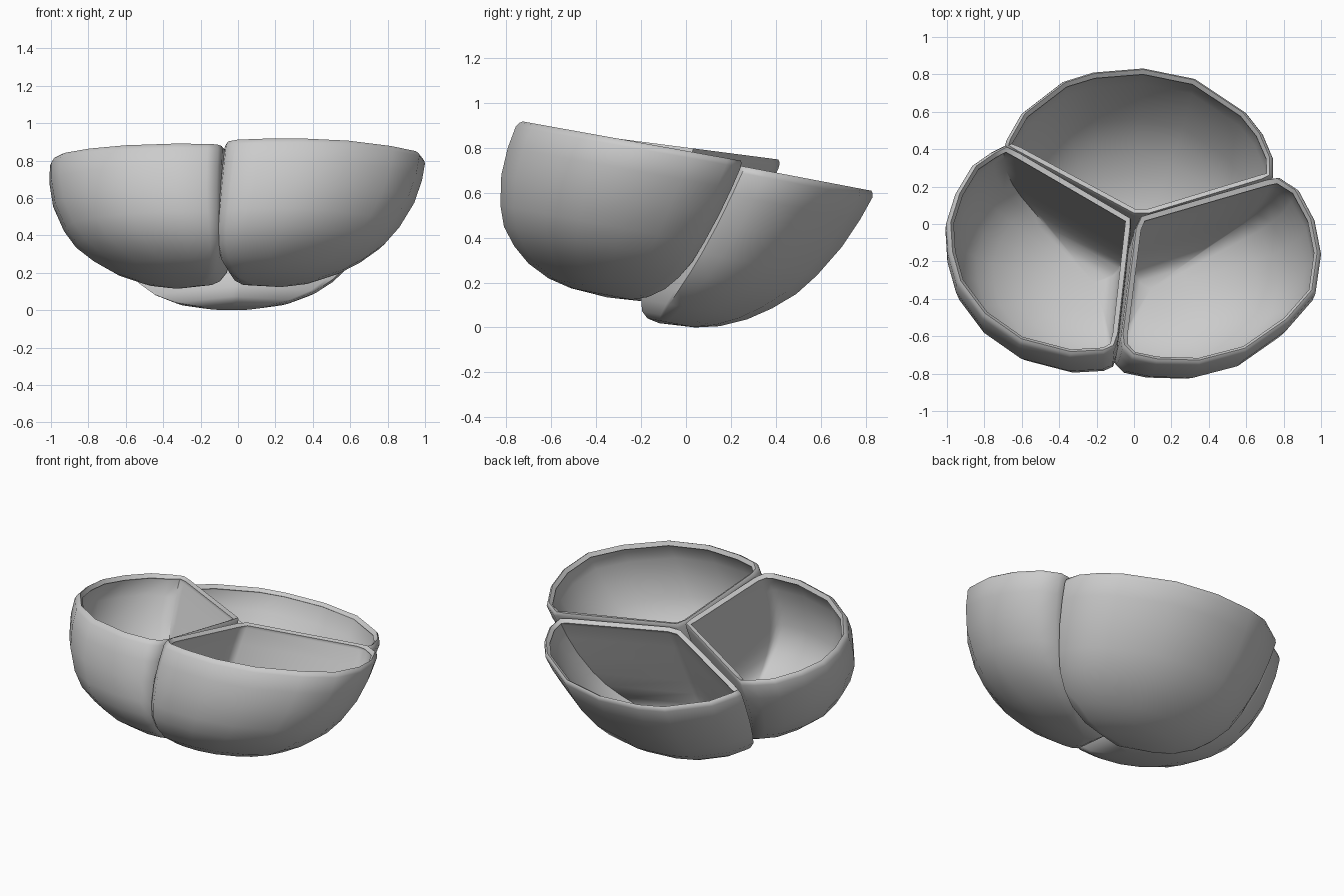
import bpy, bmesh
from mathutils import Vector

if "Cube" in bpy.data.objects:
    bpy.data.objects.remove(bpy.data.objects["Cube"])

# ring: depth fraction, scale about the shared hub, shift toward the bowl's middle
RINGS = [(0, .972, .016), (.012, .988, .007), (.04, 1, 0), (.18, .985, 0), (.36, .95, 0),
         (.55, .885, 0), (.68, .82, 0), (.79, .72, .015), (.88, .60, .05), (.95, .44, .12),
         (.985, .27, .21)]


def bowl(name, outline, rim_h, slope, depth, lean, full=0.0):
    """Segment-shaped cup: rim outline swept down along a leaning hub line."""
    hub = Vector((0, 0.03))
    pts = [Vector(p) - hub for p in outline]
    lo = Vector((min(p.x for p in pts), min(p.y for p in pts)))
    hi = Vector((max(p.x for p in pts), max(p.y for p in pts)))
    mid = (lo + hi) / 2
    bm = bmesh.new()

    def place(t, offset):
        d = t * depth
        p = hub + Vector(lean) * d + offset
        tilt = slope + (0.19 - slope) * t      # floor planes share one tilt
        return bm.verts.new((p.x, p.y, rim_h - d - tilt * p.y))

    rings = [[place(t, p * (s + full * 4 * t * (1 - t)) + mid * o) for p in pts]
             for t, s, o in RINGS]
    n = len(pts)
    for a, b in zip(rings, rings[1:]):
        for i in range(n):
            j = (i + 1) % n
            bm.faces.new((a[i], b[i], b[j], a[j]))
    tip = place(1, mid * 0.36)
    for i in range(n):
        bm.faces.new((rings[-1][i], tip, rings[-1][(i + 1) % n]))
    bmesh.ops.recalc_face_normals(bm, faces=bm.faces)
    # make sure normals point outward (bottom faces look down)
    bm.normal_update()
    if tip.link_faces[0].normal.z > 0:
        bmesh.ops.reverse_faces(bm, faces=bm.faces)
    me = bpy.data.meshes.new(name)
    bm.to_mesh(me)
    bm.free()
    ob = bpy.data.objects.new(name, me)
    bpy.context.collection.objects.link(ob)
    # wall thickness grows inward
    mod = ob.modifiers.new("wall", 'SOLIDIFY')
    mod.thickness = 0.03
    mod.offset = -1
    bpy.ops.object.select_all(action='DESELECT')
    ob.select_set(True)
    bpy.context.view_layer.objects.active = ob
    bpy.ops.object.modifier_apply(modifier="wall")
    bpy.ops.object.shade_smooth_by_angle(angle=1.0)
    return ob


# back bowl, hangs lowest
back = bowl("back_bowl", [
    (0.0, .052), (.08, .052), (.70, .24), (.745, .262), (.745, .36), (.69, .49), (.60, .605),
    (.33, .785), (.05, .842), (-.22, .82), (-.38, .77), (-.60, .60), (-.68, .46),
    (-.69, .425), (-.64, .395)], .762, .19, .77, (-.05, -.39))

# left bowl
left = bowl("left_bowl", [
    (-.015, .035), (-.62, .39), (-.69, .425), (-.76, .39), (-.86, .32), (-.95, .17),
    (-1.0, .01), (-.99, -.15), (-.945, -.31), (-.81, -.49), (-.61, -.63), (-.34, -.70),
    (-.16, -.69), (-.105, -.665), (-.082, -.60), (-.015, -.02)],
    .802, .13, .732, (-.04, -.39), .03)

# right bowl
right = bowl("right_bowl", [
    (.035, .045), (.72, .245), (.78, .255), (.88, .19), (.965, .03), (1.0, -.15), (.97, -.36),
    (.83, -.52), (.60, -.68), (.35, -.745), (.12, -.738), (-.01, -.71), (-.06, -.66),
    (-.068, -.60), (.005, -.02)], .787, .18, .72, (-.11, -.39), .022)

# stand on z = 0
low = min(v.co.z for v in back.data.vertices)
for v in back.data.vertices:
    v.co.z -= low
